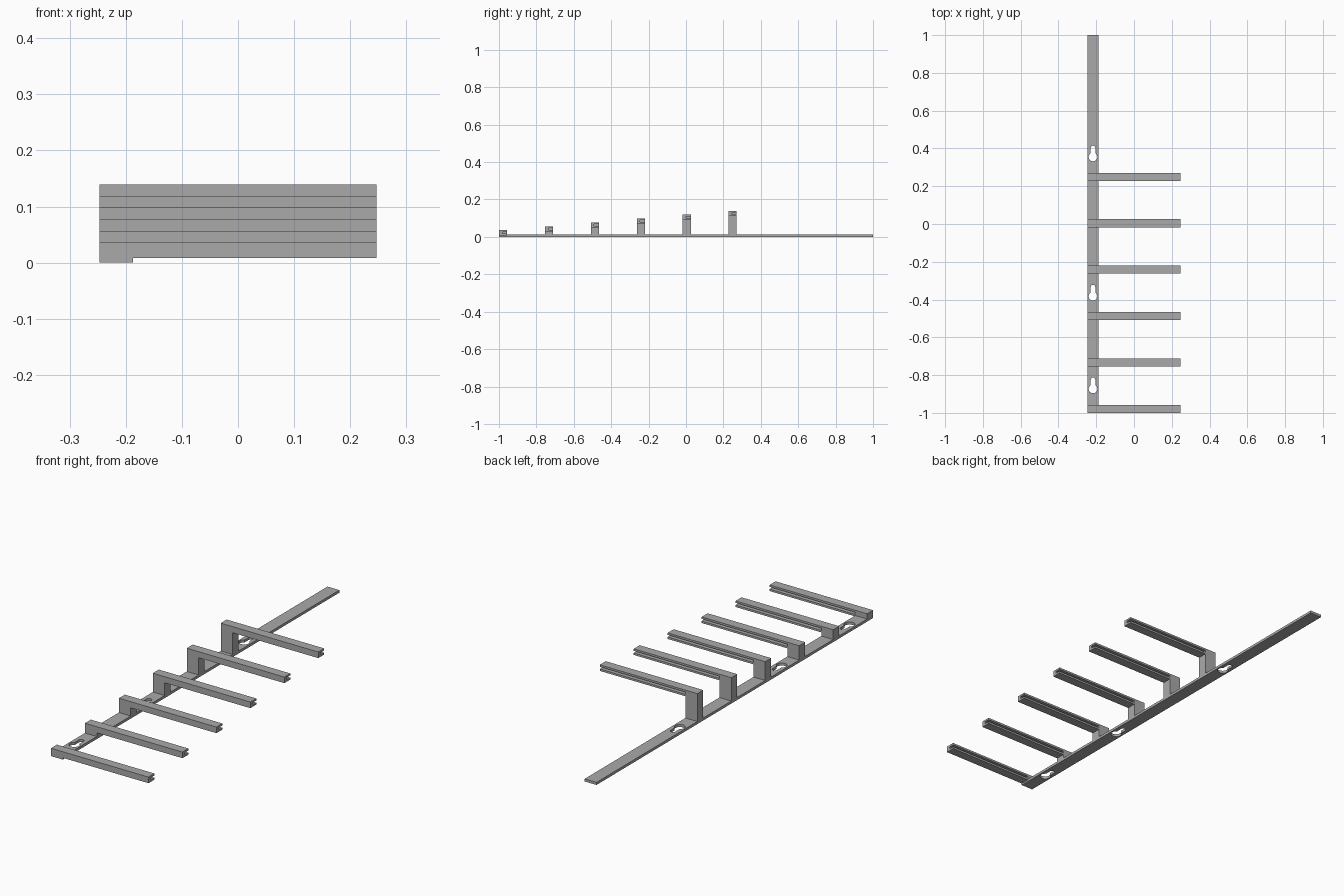
import bpy, bmesh, math
from mathutils import Vector

default = bpy.data.objects.get("Cube")
if default:
    bpy.data.objects.remove(default, do_unlink=True)

grey = bpy.data.materials.new("Plain grey")
grey.use_nodes = True
colour = (0.4, 0.4, 0.4, 1)
grey.diffuse_color = colour
grey.node_tree.nodes["Principled BSDF"].inputs["Base Color"].default_value = colour

# Shared dimensions
LEFT, RIGHT, EDGE = -0.247, 0.247, -0.187
PLATE_TOP = 0.012
ARM_W, ARM_H = 0.043, 0.028


def prism(name, points, sweep):
    """Extrude a planar outline along a vector."""
    bm = bmesh.new()
    face = bm.faces.new([bm.verts.new(p) for p in points])
    swept = bmesh.ops.extrude_face_region(bm, geom=[face])["geom"]
    bmesh.ops.translate(bm, vec=Vector(sweep),
                        verts=[v for v in swept if isinstance(v, bmesh.types.BMVert)])
    bmesh.ops.recalc_face_normals(bm, faces=bm.faces)
    mesh = bpy.data.meshes.new(name)
    bm.to_mesh(mesh)
    bm.free()
    mesh.materials.append(grey)
    obj = bpy.data.objects.new(name, mesh)
    bpy.context.collection.objects.link(obj)
    return obj


def cut(target, cutter):
    """Subtract the cutter, bake the result and discard the cutter."""
    mod = target.modifiers.new("cut", "BOOLEAN")
    mod.operation, mod.solver, mod.object = "DIFFERENCE", "EXACT", cutter
    cutter.hide_render = True
    graph = bpy.context.evaluated_depsgraph_get()
    baked = bpy.data.meshes.new_from_object(target.evaluated_get(graph))
    target.modifiers.clear()
    target.data = baked
    bpy.data.objects.remove(cutter, do_unlink=True)


def keyhole(x, y, z, big=0.023, small=0.012, length=0.048):
    """Round hole with a narrower round-ended slot towards the back."""
    start = math.pi / 2 + math.asin(small / big)
    sweep = 2 * (math.pi - math.asin(small / big))
    pts = []
    for i in range(25):
        a = start + sweep * i / 24
        pts.append((x + big * math.cos(a), y + big * math.sin(a), z))
    for i in range(13):
        a = math.pi * i / 12
        pts.append((x + small * math.cos(a), y + length + small * math.sin(a), z))
    return pts


# Long mounting plate with keyholes
plate = prism("mounting_plate",
              [(LEFT, -1, 0), (EDGE, -1, 0), (EDGE, 1, 0), (LEFT, 1, 0)],
              (0, 0, PLATE_TOP))
for y in (-0.873, -0.382, 0.355):
    cut(plate, prism("keyhole_cutter", keyhole(-0.217, y, -0.05), (0, 0, 0.1)))

# Stepped arms, each standing on a taller post than the last
for i in range(6):
    y = -1 + 0.2456 * i
    top = 0.036 + 0.0207 * i
    low = top - ARM_H
    foot = min(PLATE_TOP, low)
    outline = [(LEFT, foot), (EDGE, foot), (EDGE, low), (RIGHT, low),
               (RIGHT, top), (LEFT, top)]
    if foot == low:
        del outline[1:3]
    arm = prism(f"arm_{i + 1}", [(x, y, z) for x, z in outline], (0, ARM_W, 0))
    # Groove along the back side, open at the tip
    z0, z1 = low + 0.009, top - 0.009
    y0, y1 = y + 0.018, y + ARM_W + 0.02
    cut(arm, prism("groove_cutter",
                   [(EDGE, y0, z0), (EDGE, y1, z0), (EDGE, y1, z1), (EDGE, y0, z1)],
                   (RIGHT - EDGE + 0.05, 0, 0)))
